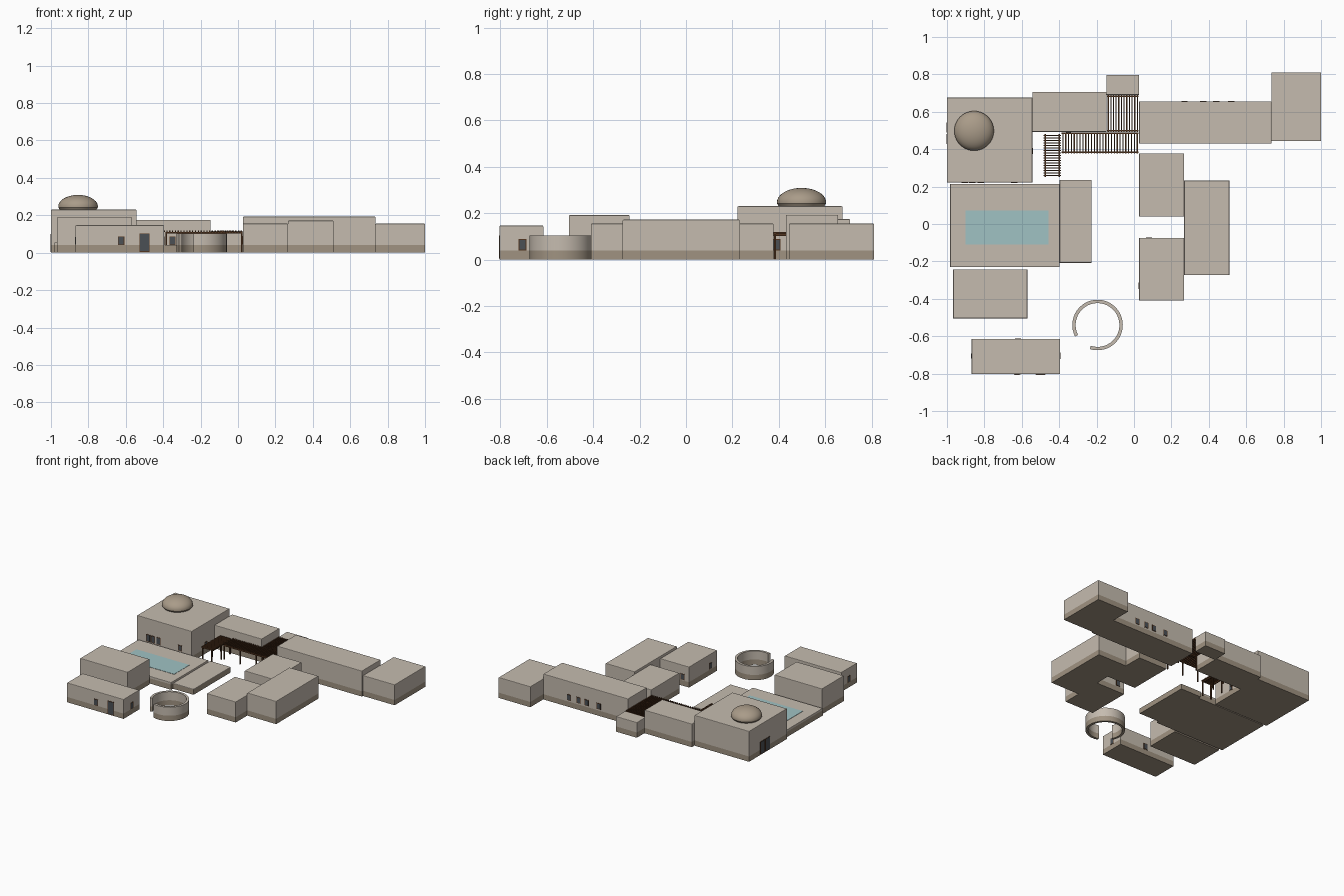
import bpy, bmesh, math

if "Cube" in bpy.data.objects:
    bpy.data.objects.remove(bpy.data.objects["Cube"])

def material(name, rgb):
    m = bpy.data.materials.new(name)
    m.diffuse_color = (*rgb, 1)
    m.use_nodes = True
    m.node_tree.nodes["Principled BSDF"].inputs["Base Color"].default_value = m.diffuse_color
    return m

PLASTER = material("pale plaster", (0.56, 0.50, 0.43))
BASE = material("tan base course", (0.35, 0.29, 0.22))
DOME = material("dome clay", (0.40, 0.33, 0.25))
WATER = material("pool water", (0.35, 0.54, 0.55))
WOOD = material("dark timber", (0.085, 0.035, 0.014))
GLASS = material("slate glass", (0.07, 0.08, 0.09))
BAND = 0.04


def finish(bm, name, mats):
    mesh = bpy.data.meshes.new(name)
    bmesh.ops.recalc_face_normals(bm, faces=bm.faces)
    bm.to_mesh(mesh)
    bm.free()
    for m in mats:
        mesh.materials.append(m)
    ob = bpy.data.objects.new(name, mesh)
    bpy.context.collection.objects.link(ob)
    return ob


def add_box(bm, x0, x1, y0, y1, z0, z1):
    verts = bmesh.ops.create_cube(bm, size=1)["verts"]
    for v in verts:
        v.co.x = x1 if v.co.x > 0 else x0
        v.co.y = y1 if v.co.y > 0 else y0
        v.co.z = z1 if v.co.z > 0 else z0


def paint_base(bm):
    # Split walls at the base course and colour everything below it
    bmesh.ops.bisect_plane(bm, geom=bm.verts[:] + bm.edges[:] + bm.faces[:],
                           plane_co=(0, 0, BAND), plane_no=(0, 0, 1))
    bm.normal_update()
    for f in bm.faces:
        f.material_index = int(f.calc_center_median().z < BAND and f.normal.z < 0.3)


def block(name, x0, x1, y0, y1, h):
    bm = bmesh.new()
    add_box(bm, x0, x1, y0, y1, 0, h)
    # Softened roof edge
    rim = [e for e in bm.edges if all(v.co.z > h - 1e-4 for v in e.verts)]
    bmesh.ops.bevel(bm, geom=rim, offset=0.004, segments=2, profile=0.5, affect='EDGES')
    paint_base(bm)
    finish(bm, name, [PLASTER, BASE])


def plate(name, x0, x1, y0, y1, z0, z1, mat):
    bm = bmesh.new()
    add_box(bm, x0, x1, y0, y1, z0, z1)
    return finish(bm, name, [mat])


def opening(name, side, wall, c, w, z0, z1):
    # Timber frame plate with a slightly prouder glass plate
    sign = 1 if side in ("right", "back") else -1
    for part, mat, t, m in (("frame", WOOD, 0.002, 0.0), ("glass", GLASS, 0.003, 0.004)):
        a, b = sorted((wall - 0.001 * sign, wall + t * sign))
        lo, hi = c - w / 2 + m, c + w / 2 - m
        xy = (a, b, lo, hi) if side in ("left", "right") else (lo, hi, a, b)
        plate(f"{name}_{part}", *xy, z0 + m, z1 - m, mat)


# Buildings and terraces
for args in (
    ("domed_hall", -1.0, -0.543, 0.222, 0.675, 0.23),
    ("rear_wing", -0.543, -0.147, 0.493, 0.706, 0.175),
    ("rear_store", -0.147, 0.027, 0.69, 0.797, 0.115),
    ("long_house", 0.027, 0.735, 0.43, 0.655, 0.193),
    ("end_house", 0.735, 1.0, 0.443, 0.81, 0.155),
    ("east_rear_house", 0.027, 0.268, 0.04, 0.377, 0.155),
    ("east_front_house", 0.027, 0.268, -0.41, -0.075, 0.155),
    ("east_main_house", 0.268, 0.51, -0.273, 0.232, 0.172),
    ("pool_terrace", -0.983, -0.398, -0.23, 0.214, 0.055),
    ("lower_terrace", -0.398, -0.226, -0.208, 0.236, 0.042),
    ("west_house", -0.967, -0.57, -0.505, -0.243, 0.192),
    ("gate_house", -0.868, -0.395, -0.803, -0.615, 0.147),
):
    block(*args)

# Pool surface
plate("pool", -0.9, -0.457, -0.11, 0.073, 0.05, 0.057, WATER)

# Dome on a short flared foot
bm = bmesh.new()
profile = [(0.096, 0.228), (0.106, 0.242)]
profile += [(0.106 * math.cos(t), 0.247 + 0.062 * math.sin(t))
            for t in (i * math.pi / 20 for i in range(10))] + [(0, 0.309)]
pts = [bm.verts.new((-0.855 + r, 0.498, z)) for r, z in profile]
edges = [bm.edges.new(p) for p in zip(pts, pts[1:])]
bmesh.ops.spin(bm, geom=pts + edges, cent=(-0.855, 0.498, 0), axis=(0, 0, 1),
               angle=math.tau, steps=40, use_merge=True)
bmesh.ops.remove_doubles(bm, verts=bm.verts, dist=1e-4)
dome = finish(bm, "dome", [DOME])
bpy.context.view_layer.objects.active = dome
dome.select_set(True)
bpy.ops.object.shade_smooth_by_angle(angle=math.radians(30))
dome.select_set(False)

# Open ring enclosure: wall section swept around, leaving an entrance gap
bm = bmesh.new()
n, start, sweep = 40, math.radians(252), math.radians(315)
rings = []
for i in range(n + 1):
    a = start + sweep * i / n
    rings.append([bm.verts.new((-0.195 + r * math.cos(a), -0.54 + r * math.sin(a), z))
                  for r, z in ((0.135, 0), (0.135, 0.104), (0.117, 0.104), (0.117, 0))])
for p, q in zip(rings, rings[1:]):
    for k in range(4):
        j = (k + 1) % 4
        bm.faces.new((p[k], q[k], q[j], p[j]))
bm.faces.new(rings[0])
bm.faces.new(rings[-1])
bmesh.ops.recalc_face_normals(bm, faces=bm.faces)
paint_base(bm)
ring = finish(bm, "ring_wall", [PLASTER, BASE])
bpy.context.view_layer.objects.active = ring
ring.select_set(True)
bpy.ops.object.shade_smooth_by_angle(angle=math.radians(30))


def pergola(name, x0, x1, y0, y1, count, along_x, posts):
    bm = bmesh.new()
    # Two carrying beams with slats laid across them
    for k in (0.004, 0.996):
        if along_x:
            c = x0 + 0.01 + (x1 - x0 - 0.02) * k
            add_box(bm, c - 0.004, c + 0.004, y0, y1, 0.102, 0.112)
        else:
            c = y0 + 0.005 + (y1 - y0 - 0.01) * k
            add_box(bm, x0, x1, c - 0.004, c + 0.004, 0.102, 0.112)
    for i in range(count):
        t = (i + 0.5) / count
        if along_x:
            c = y0 + (y1 - y0) * t
            add_box(bm, x0, x1, c - 0.003, c + 0.003, 0.11, 0.12)
        else:
            c = x0 + (x1 - x0) * t
            add_box(bm, c - 0.003, c + 0.003, y0, y1, 0.11, 0.12)
    for x, y in posts:
        add_box(bm, x - 0.004, x + 0.004, y - 0.004, y + 0.004, 0, 0.105)
    finish(bm, name, [WOOD])


# Pergolas
pergola("rear_pergola", -0.145, 0.025, 0.493, 0.69, 12, False,
        [(-0.14, 0.498), (0.02, 0.498)])
pergola("long_pergola", -0.388, 0.025, 0.378, 0.49, 27, False,
        [(x, 0.383) for x in (-0.384, -0.25, -0.115, 0.02)])
pergola("side_pergola", -0.485, -0.39, 0.252, 0.48, 17, True,
        [(x, y) for x in (-0.475, -0.4) for y in (0.257, 0.37, 0.475)])

# Doors and windows
opening("gate_door", "front", -0.803, -0.5, 0.054, 0.004, 0.104)
opening("gate_window", "front", -0.803, -0.625, 0.034, 0.04, 0.088)
opening("gate_side_window", "right", -0.395, -0.705, 0.034, 0.04, 0.088)
opening("gate_west_window", "left", -0.868, -0.705, 0.034, 0.04, 0.088)
opening("gate_back_window", "back", -0.615, -0.62, 0.034, 0.04, 0.088)
opening("wing_window", "front", 0.493, -0.35, 0.034, 0.04, 0.088)
opening("hall_side_window", "right", -0.543, 0.39, 0.034, 0.04, 0.088)
opening("hall_front_window", "front", 0.222, -0.64, 0.034, 0.058, 0.1)
for x in (-0.905, -0.865, -0.82):
    opening("terrace_door", "front", 0.222, x, 0.034, 0.056, 0.11)
for y in (0.455, 0.515):
    opening("hall_west_door", "left", -1.0, y, 0.054, 0.004, 0.1)
for x in (0.27, 0.37, 0.44, 0.52):
    opening("long_house_window", "back", 0.655, x, 0.034, 0.05, 0.095)
opening("east_front_window", "left", 0.027, -0.33, 0.034, 0.045, 0.09)
opening("east_court_window", "back", -0.075, 0.08, 0.034, 0.045, 0.09)
